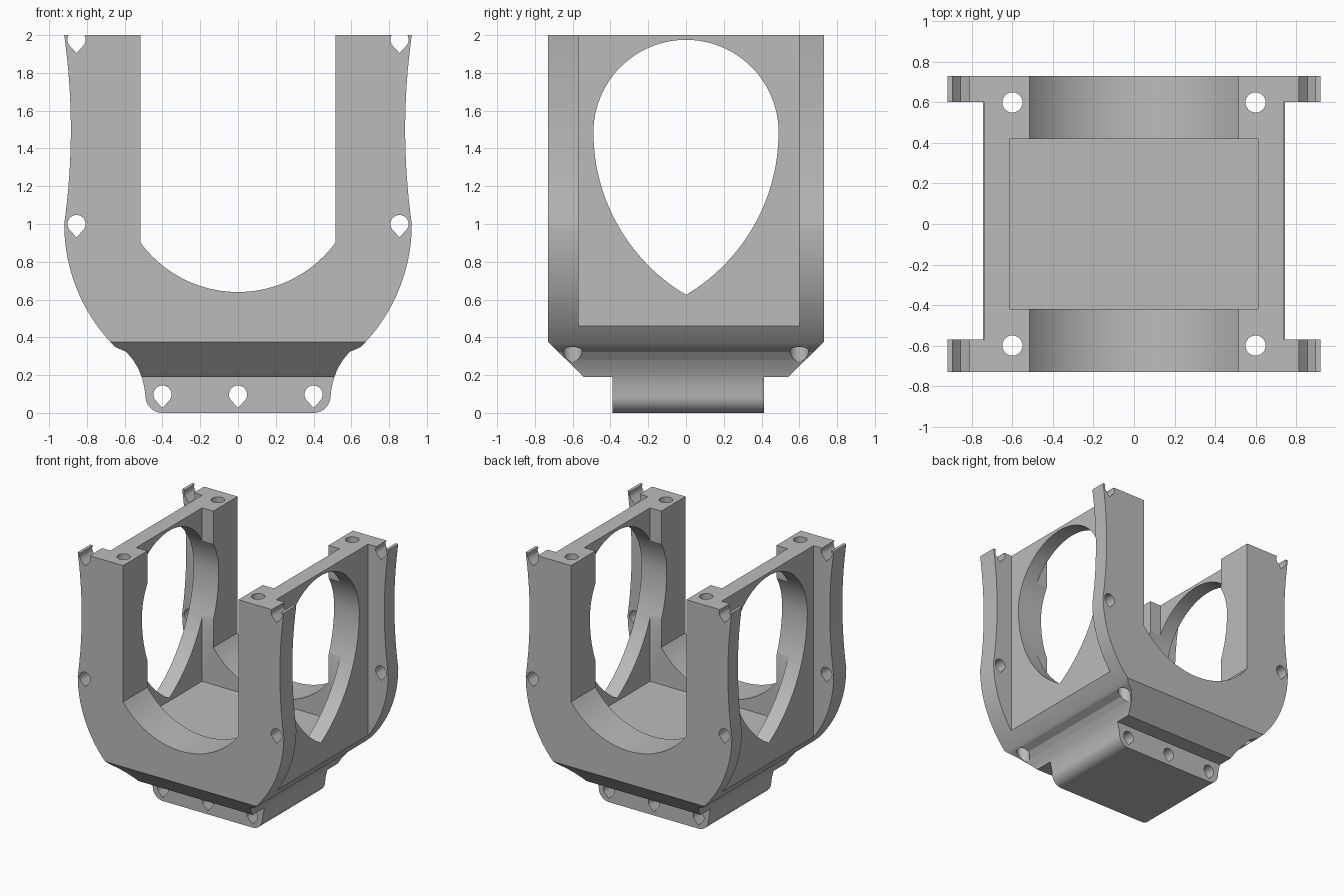
import bpy
import bmesh
from math import sin, cos, pi, radians, sqrt, asin

cube = bpy.data.objects.get("Cube")
if cube:
    bpy.data.objects.remove(cube, do_unlink=True)

# Single grey material
grey = bpy.data.materials.new("plain grey")
grey.use_nodes = True
colour = (0.5, 0.5, 0.5, 1)
grey.diffuse_color = colour
grey.node_tree.nodes["Principled BSDF"].inputs["Base Color"].default_value = colour


def arc(cx, cz, r, a0, a1, n):
    """Points on a circle from angle a0 to a1, in degrees."""
    return [(cx + r * cos(radians(a0 + (a1 - a0) * i / n)),
             cz + r * sin(radians(a0 + (a1 - a0) * i / n))) for i in range(n + 1)]


def prism(name, outline, axis, lo, hi):
    """Extrude a closed 2D outline along an axis from lo to hi."""
    place = {"x": lambda a, b, t: (t, a, b),
             "y": lambda a, b, t: (a, t, b),
             "z": lambda a, b, t: (a, b, t)}[axis]
    bm = bmesh.new()
    rings = [[bm.verts.new(place(a, b, t)) for a, b in outline] for t in (lo, hi)]
    for ring in rings:
        bm.faces.new(ring)
    n = len(outline)
    for i in range(n):
        j = (i + 1) % n
        bm.faces.new((rings[0][i], rings[0][j], rings[1][j], rings[1][i]))
    bmesh.ops.recalc_face_normals(bm, faces=bm.faces)
    mesh = bpy.data.meshes.new(name)
    bm.to_mesh(mesh)
    bm.free()
    obj = bpy.data.objects.new(name, mesh)
    bpy.context.collection.objects.link(obj)
    return obj


def box(name, x0, x1, y0, y1, z0, z1):
    return prism(name, [(x0, y0), (x1, y0), (x1, y1), (x0, y1)], "z", z0, z1)


def drop(cx, cz):
    """Small round hole with a point at the bottom."""
    return arc(cx, cz, 0.048, -45, 225, 24) + [(cx, cz - 0.07)]


# Body: half of the front outline, mirrored, then extruded front to back
half = [(0.885 + 0.14 * (z - 1.5) ** 2, z) for z in [2 - i / 16 for i in range(16)]]
half += arc(0, 1, 0.92, 0, -45, 24)
half += [(0.59, 0.322), (0.555, 0.28), (0.525, 0.23), (0.507, 0.18), (0.495, 0.13)]
half += arc(0.4, 0.09, 0.09, 0, -90, 10)
body = prism("cradle_body", half + [(-x, z) for x, z in reversed(half)], "y", -0.73, 0.73)
body.data.materials.append(grey)

cutters = []

# U-shaped opening from front to back
span = math_angle = asin(0.515 / 0.64) * 180 / pi
u_outline = arc(0, 1.28, 0.64, -90 - span, -90 + span, 40) + [(0.515, 2.2), (-0.515, 2.2)]
cutters.append(prism("opening_cutter", u_outline, "y", -1, 1))

# Rectangular pocket between the legs
cutters.append(box("pocket_cutter", -0.615, 0.615, -0.42, 0.42, 0.6, 2.2))

# Large pointed side windows: round top, two long arcs meeting below
tip = asin(0.86) * 180 / pi
window = arc(0, 1.485, 0.49, 0, 180, 48)
lower = arc(-0.51, 1.485, 1.0, -tip, 0, 24)
window += [(-y, z) for y, z in reversed(lower[1:-1])] + lower[:-1]
cutters.append(prism("window_cutter", window, "x", -1.2, 1.2))

# Side recesses that leave the front and back flanges
for s in (-1, 1):
    x0, x1 = sorted((s * 0.74, s * 1.2))
    cutters.append(box("recess_cutter", x0, x1, -0.57, 0.602, 0.46, 2.2))

# Sloped lower edges and the step above the foot
for s, foot in ((-1, 0.388), (1, 0.412)):
    slope = [(foot, -0.2), (foot, 0.19), (0.54, 0.19), (0.73, 0.375), (0.9, 0.541), (0.9, -0.2)]
    cutters.append(prism("slope_cutter", [(s * y, z) for y, z in slope], "x", -1.2, 1.2))

# Pointed holes in the flanges and foot
holes = [(s * 0.855, z) for s in (-1, 1) for z in (1.0, 1.975)]
holes += [(x, 0.097) for x in (-0.4, 0, 0.4)]
for x, z in holes:
    cutters.append(prism("drop_hole_cutter", drop(x, z), "y", -1, 1))

# Upright bolt holes through the four legs
for x in (-0.6, 0.6):
    for y in (-0.6, 0.6):
        cutters.append(prism("bolt_hole_cutter", arc(x, y, 0.05, 0, 345, 23), "z", -0.2, 2.2))

# Apply the cuts and discard the cutters
bpy.ops.object.select_all(action="DESELECT")
bpy.context.view_layer.objects.active = body
body.select_set(True)
for cutter in cutters:
    mod = body.modifiers.new("cut", "BOOLEAN")
    mod.operation = "DIFFERENCE"
    mod.solver = "EXACT"
    mod.object = cutter
    bpy.ops.object.modifier_apply(modifier=mod.name)
    bpy.data.objects.remove(cutter, do_unlink=True)

bpy.ops.object.shade_smooth_by_angle(angle=radians(25))
